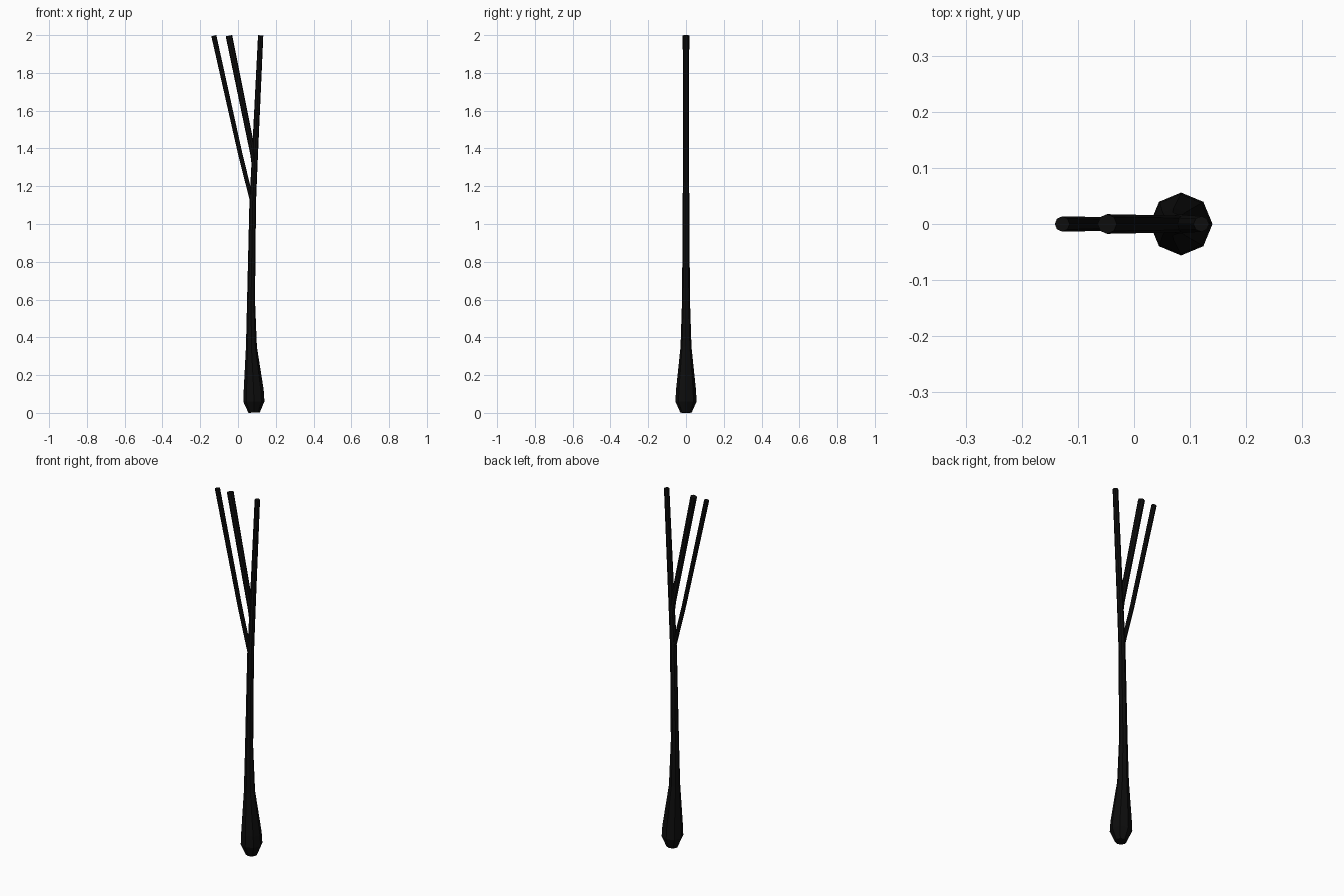
import bpy, bmesh
from math import cos, sin, tau
from mathutils import Vector

if "Cube" in bpy.data.objects:
    bpy.data.objects.remove(bpy.data.objects["Cube"])

black = bpy.data.materials.new("black")
black.diffuse_color = (0.004, 0.004, 0.004, 1)
black.use_nodes = True
black.node_tree.nodes["Principled BSDF"].inputs["Base Color"].default_value = black.diffuse_color


def tube(name, stations, sides=8):
    """Low-poly tube along (x, z, radius) stations in the y = 0 plane."""
    bm = bmesh.new()
    pts = [Vector((x, 0, z)) for x, z, r in stations]
    rings = []
    for i, (x, z, r) in enumerate(stations):
        t = (pts[min(i + 1, len(pts) - 1)] - pts[max(i - 1, 0)]).normalized()
        side = Vector((t.z, 0, -t.x))
        rings.append([bm.verts.new(pts[i] + side * r * cos(tau * k / sides)
                                   + Vector((0, r * sin(tau * k / sides), 0)))
                      for k in range(sides)])
    for a, b in zip(rings, rings[1:]):
        for k in range(sides):
            n = (k + 1) % sides
            bm.faces.new((a[k], a[n], b[n], b[k]))
    bm.faces.new(rings[0][::-1])
    bm.faces.new(rings[-1])
    bmesh.ops.recalc_face_normals(bm, faces=bm.faces)
    mesh = bpy.data.meshes.new(name)
    bm.to_mesh(mesh)
    bm.free()
    mesh.materials.append(black)
    obj = bpy.data.objects.new(name, mesh)
    bpy.context.collection.objects.link(obj)


# Bulbous base, tapering stem and the right-hand prong
tube("stem", [(0.085, 0.001, 0.03), (0.084, 0.06, 0.056), (0.083, 0.12, 0.053),
              (0.071, 0.35, 0.029), (0.069, 0.60, 0.021), (0.078, 1.12, 0.0175),
              (0.089, 1.35, 0.016), (0.120, 1.999, 0.014)])
# Middle prong
tube("middle_prong", [(0.087, 1.30, 0.013), (0.080, 1.37, 0.015),
                      (-0.048, 1.997, 0.0175)])
# Outer left prong, bent near its root
tube("left_prong", [(0.072, 1.13, 0.011), (0.012, 1.37, 0.0115),
                    (-0.128, 1.997, 0.0135)])
